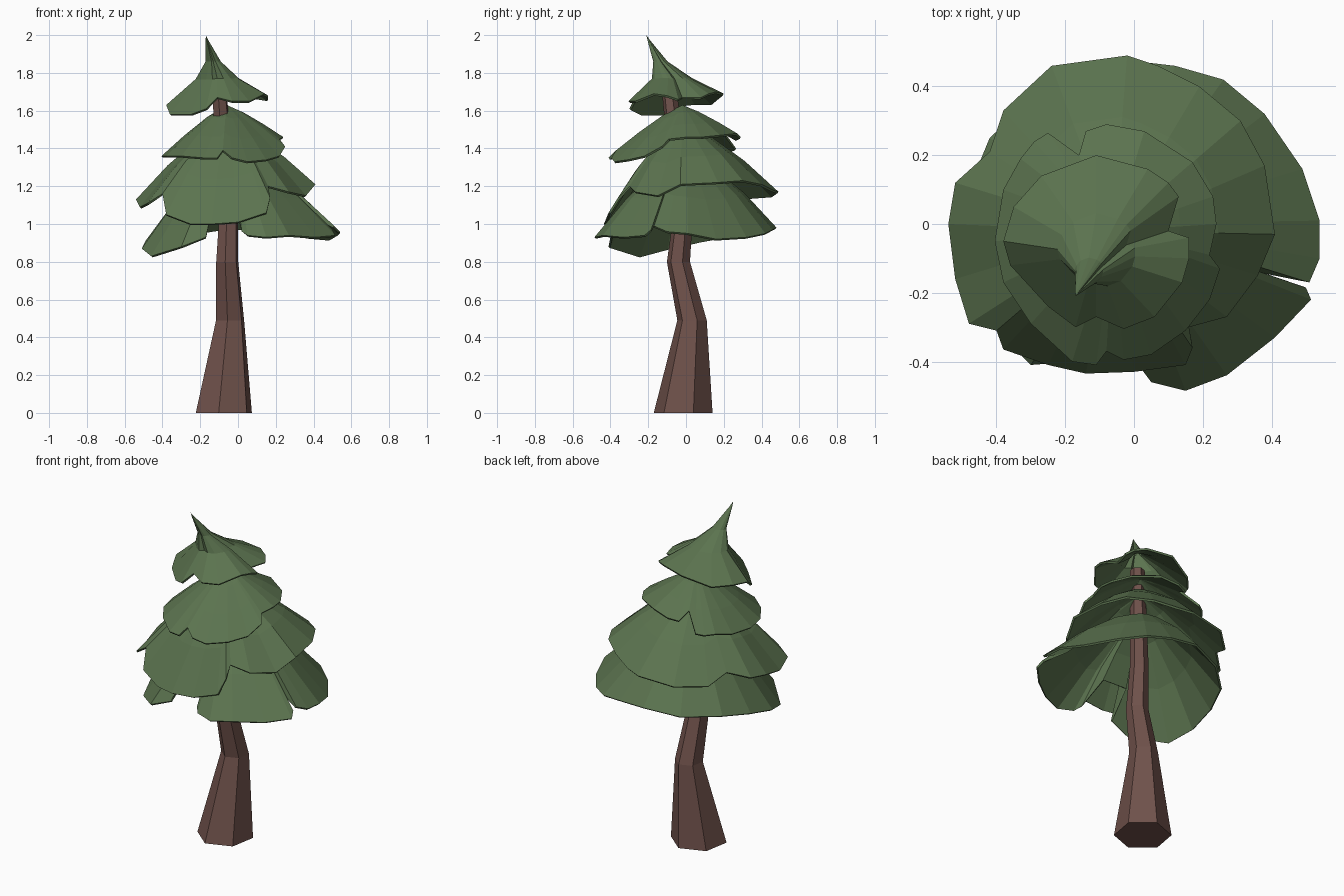
import bpy, bmesh, math
from mathutils import Vector


def material(name, rgb):
    m = bpy.data.materials.new(name)
    m.diffuse_color = (*rgb, 1)
    return m


green = material("pine green", (0.105, 0.172, 0.078))
brown = material("bark brown", (0.16, 0.083, 0.07))


def make(name, bm, mat):
    bmesh.ops.recalc_face_normals(bm, faces=bm.faces)
    me = bpy.data.meshes.new(name)
    bm.to_mesh(me)
    bm.free()
    me.materials.append(mat)
    ob = bpy.data.objects.new(name, me)
    bpy.context.collection.objects.link(ob)
    return ob


def bridge(bm, a, b):
    n = len(a)
    for i in range(n):
        j = (i + 1) % n
        bm.faces.new((a[i], a[j], b[j], b[i]))


# Crooked six-sided trunk: centre x, y, z, radius
bm = bmesh.new()
rings = []
for x, y, z, r in [(-0.075, -0.015, 0, 0.158), (-0.042, 0.032, 0.49, 0.079),
                   (-0.057, -0.04, 0.8, 0.062), (-0.05, -0.015, 1.05, 0.052),
                   (-0.1, -0.09, 1.72, 0.04)]:
    rings.append([bm.verts.new((x + r * math.cos(math.radians(20 + 60 * k)),
                                y + r * math.sin(math.radians(20 + 60 * k)), z))
                  for k in range(6)])
for a, b in zip(rings, rings[1:]):
    bridge(bm, a, b)
bm.faces.new(rings[0])
bm.faces.new(rings[-1])
make("trunk", bm, brown)


# Foliage skirt: ragged rim joined to an apex through in-between rings.
# Each ring is (spine point, horizontal blend, vertical blend) towards the rim.
def skirt(name, apex, rim, inner):
    bm = bmesh.new()
    top = bm.verts.new(apex)
    rings = []
    for spine, t, f in inner + [(apex, 1, 1)]:
        s = Vector(spine)
        ring = []
        for p in rim:
            d = Vector(p) - s
            ring.append(bm.verts.new(s + Vector((d.x * t, d.y * t, d.z * f))))
        rings.append(ring)
    n = len(rim)
    for i in range(n):
        bm.faces.new((top, rings[0][i], rings[0][(i + 1) % n]))
    for a, b in zip(rings, rings[1:]):
        bridge(bm, a, b)
    ob = make(name, bm, green)
    # make sure the outer side faces up, then thicken inwards
    if sum(p.normal.z for p in ob.data.polygons) < 0:
        ob.data.flip_normals()
    sol = ob.modifiers.new("thickness", "SOLIDIFY")
    sol.thickness = 0.012
    sol.offset = -1


def dome(apex, power):
    return [(apex, t, t ** power) for t in (0.3, 0.65)]


# Lowest skirt, with a gap at the front and a slit at the right
a = (-0.04, 0.0, 1.37)
skirt("lowest_branches", a, [
    (0.37, -0.14, 1.06), (0.51, -0.17, 0.99), (0.54, -0.10, 0.96), (0.54, 0.01, 0.95),
    (0.49, 0.16, 0.92), (0.38, 0.32, 0.93), (0.26, 0.42, 0.95), (0.12, 0.46, 0.97),
    (-0.05, 0.48, 0.98), (-0.25, 0.41, 0.95), (-0.42, 0.25, 0.94), (-0.49, 0.08, 0.91),
    (-0.51, -0.10, 0.87), (-0.46, -0.25, 0.83), (-0.30, -0.41, 0.88), (-0.17, -0.40, 0.93),
    (-0.14, -0.25, 1.06), (-0.01, -0.27, 1.07), (0.02, -0.42, 0.96), (0.05, -0.46, 0.94),
    (0.15, -0.485, 0.93), (0.27, -0.44, 0.94), (0.41, -0.33, 0.93), (0.515, -0.22, 0.94),
    (0.50, -0.185, 0.97)], dome(a, 1.45))

# Second skirt, drooping at the front
a = (-0.06, -0.02, 1.53)
skirt("second_branches", a, [
    (0.41, -0.03, 1.21), (0.38, 0.17, 1.22), (0.31, 0.30, 1.23), (0.19, 0.40, 1.21),
    (0.07, 0.46, 1.18), (-0.02, 0.49, 1.17), (-0.24, 0.46, 1.15), (-0.38, 0.33, 1.14),
    (-0.42, 0.21, 1.19), (-0.52, 0.12, 1.15), (-0.54, 0.0, 1.13), (-0.52, -0.16, 1.09),
    (-0.48, -0.29, 1.11), (-0.40, -0.31, 1.16), (-0.38, -0.365, 1.05), (-0.25, -0.41, 1.0),
    (-0.14, -0.435, 1.0), (0.0, -0.43, 1.01), (0.15, -0.41, 1.06), (0.17, -0.36, 1.14),
    (0.16, -0.30, 1.20), (0.27, -0.27, 1.17), (0.36, -0.15, 1.15)], dome(a, 1.4))

# Third skirt
a = (-0.06, -0.02, 1.63)
skirt("third_branches", a, [
    (0.24, 0.0, 1.46), (0.23, 0.08, 1.46), (0.17, 0.18, 1.47), (0.03, 0.27, 1.48),
    (-0.08, 0.29, 1.46), (-0.14, 0.27, 1.45), (-0.16, 0.20, 1.49), (-0.25, 0.265, 1.40),
    (-0.29, 0.24, 1.39), (-0.33, 0.19, 1.39), (-0.38, 0.10, 1.37), (-0.405, -0.05, 1.36),
    (-0.38, -0.17, 1.36), (-0.30, -0.29, 1.36), (-0.18, -0.40, 1.35), (-0.11, -0.41, 1.35),
    (-0.08, -0.37, 1.39), (-0.03, -0.395, 1.35), (0.05, -0.38, 1.33), (0.15, -0.31, 1.34),
    (0.22, -0.22, 1.36), (0.25, -0.13, 1.41), (0.22, -0.09, 1.45)], dome(a, 1.2))

# Crown skirt with a bent pointed tip
skirt("crown", (-0.17, -0.21, 2.0), [
    (0.10, -0.02, 1.67), (0.13, 0.08, 1.67), (0.10, 0.12, 1.69), (0.04, 0.16, 1.70),
    (-0.11, 0.20, 1.69), (-0.27, 0.14, 1.64), (-0.35, 0.05, 1.64), (-0.38, -0.05, 1.63),
    (-0.36, -0.12, 1.58), (-0.25, -0.24, 1.58), (-0.17, -0.30, 1.61), (-0.11, -0.27, 1.67),
    (-0.03, -0.305, 1.65), (0.06, -0.27, 1.65), (0.14, -0.17, 1.69), (0.16, -0.10, 1.68),
    (0.16, -0.04, 1.66)],
    [((-0.165, -0.2, 1.97), 0.03, 0.0), ((-0.135, -0.15, 1.86), 0.15, 0.0),
     ((-0.11, -0.09, 1.78), 0.42, 0.08)])
